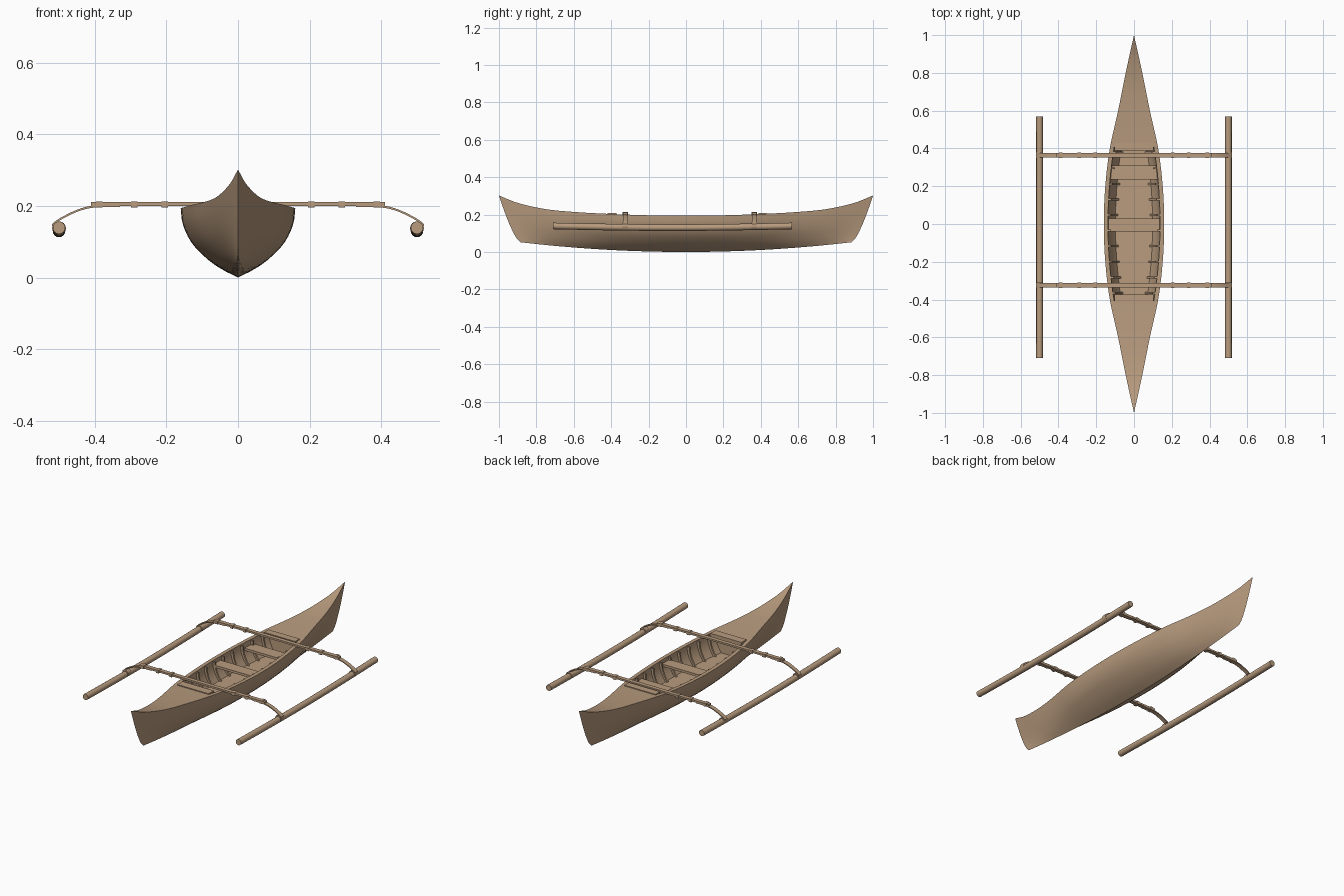
import bpy, bmesh, math

if "Cube" in bpy.data.objects:
    bpy.data.objects.remove(bpy.data.objects["Cube"])

wood = bpy.data.materials.new("wood")
wood.diffuse_color = (0.48, 0.33, 0.21, 1)
wood.use_nodes = True
wood.node_tree.nodes["Principled BSDF"].inputs["Base Color"].default_value = wood.diffuse_color


def curve(pts, t):
    """Smooth interpolation through (t, value) points."""
    n = len(pts)
    i = next((k for k in range(n - 1) if pts[k][0] <= t <= pts[k + 1][0]), n - 2)

    def slope(k):
        a, b = pts[max(k - 1, 0)], pts[min(k + 1, n - 1)]
        return (b[1] - a[1]) / (b[0] - a[0])
    (t0, v0), (t1, v1) = pts[i], pts[i + 1]
    h = t1 - t0
    u = (t - t0) / h
    return (v0 * (2*u**3 - 3*u**2 + 1) + h * slope(i) * (u**3 - 2*u**2 + u)
            + v1 * (3*u**2 - 2*u**3) + h * slope(i + 1) * (u**3 - u**2))


BEAM = [(-.2, .152), (0, .16), (.2, .152), (.4, .128), (.6, .084), (.8, .044), (1, 0)]
SHEER = [(-.2, .196), (0, .194), (.2, .196), (.4, .203), (.6, .214), (.75, .229), (.9, .262), (1, .302)]
FULL = [(0, 0), (.13, .31), (.29, .57), (.5, .81), (.77, .965), (1, 1)]
FLOOR, WALL = .085, .022
OPEN0, OPEN1 = -.42, .43


def half(s): return max(curve(BEAM, abs(s)), 0)
def sheer(s): return curve(SHEER, abs(s))
def keel(s): return .052 * s * s


def inside(s, z):
    """Half width of the inner wall at a height."""
    v = (z - keel(s)) / (sheer(s) - keel(s))
    return half(s) * curve(FULL, min(v, 1)) - WALL


def make(name, verts, faces, smooth=True):
    me = bpy.data.meshes.new(name)
    me.from_pydata(verts, [], faces)
    bm = bmesh.new()
    bm.from_mesh(me)
    bmesh.ops.remove_doubles(bm, verts=bm.verts, dist=1e-5)
    bmesh.ops.recalc_face_normals(bm, faces=bm.faces)
    bm.to_mesh(me)
    bm.free()
    ob = bpy.data.objects.new(name, me)
    bpy.context.collection.objects.link(ob)
    me.materials.append(wood)
    if smooth:
        bpy.ops.object.select_all(action='DESELECT')
        ob.select_set(True)
        bpy.context.view_layer.objects.active = ob
        bpy.ops.object.shade_smooth_by_angle(angle=math.radians(35))
    return ob


def loft(name, rings, smooth=True):
    """Closed rings joined in a row with capped ends."""
    n = len(rings[0])
    verts = [p for r in rings for p in r]
    faces = [(i*n + j, i*n + (j+1) % n, (i+1)*n + (j+1) % n, (i+1)*n + j)
             for i in range(len(rings) - 1) for j in range(n)]
    faces += [tuple(range(n)), tuple(range(len(verts) - n, len(verts)))]
    return make(name, verts, faces, smooth)


def box(name, x0, x1, y0, y1, z0, z1):
    return loft(name, [[(x, y0, z0), (x, y1, z0), (x, y1, z1), (x, y0, z1)] for x in (x0, x1)], False)


# Hull: outer skin, end decks, gunwales and hollow cockpit in one mesh
stations = sorted([k / 25 for k in range(-25, 26) if abs(k) != 11 or k < 0] + [OPEN0, OPEN1])
verts, faces = [], []


def strip(rows):
    for a, b in zip(rows, rows[1:]):
        for j in range(len(a) - 1):
            k = len(verts)
            verts.extend([a[j], a[j+1], b[j+1], b[j]])
            faces.append((k, k+1, k+2, k+3))


def outer(s, sx):
    row = []
    for k in range(13):
        v = k / 12
        z = keel(s) + (sheer(s) - keel(s)) * v
        row.append((sx * half(s) * curve(FULL, v), s * (.885 + .115 * v**.7), z))
    return row


def rim(s): return max(half(s) - WALL, half(s) * .5)


def inner(s, sx):
    zs = [sheer(s) + (FLOOR - sheer(s)) * k / 5 for k in range(6)]
    return [(sx * inside(s, z), s, z) for z in zs] + [(0, s, FLOOR)]


pit = [s for s in stations if OPEN0 <= s <= OPEN1]
for sx in (-1, 1):
    strip([outer(s, sx) for s in stations])
    strip([[(sx * half(s), s, sheer(s)), (sx * rim(s), s, sheer(s))] for s in stations])
    for part in ([s for s in stations if s <= OPEN0], [s for s in stations if s >= OPEN1]):
        strip([[(sx * rim(s), s, sheer(s)), (0, s, sheer(s))] for s in part])
    strip([inner(s, sx) for s in pit])
    for s in (OPEN0, OPEN1):
        k = len(verts)
        verts.extend(inner(s, sx) + [(0, s, sheer(s))])
        faces.append(tuple(range(k, len(verts))))
make("hull", verts, faces)

# Seats, and raised boards closing the cockpit ends
for name, y0, y1, z in (("middle_seat", -.04, .03, .172), ("rear_seat", .235, .31, .168)):
    w = inside((y0 + y1) / 2, z) + .004
    box(name, -w, w, y0, y1, z - .014, z)
for name, y0, y1 in (("front_end_board", -.42, -.372), ("rear_end_board", .388, .43)):
    box(name, -.102, .102, y0, y1, .19, .209)

# Ribs standing on the inner walls
for i in range(10):
    y = -.365 + i * .0825
    for side, sx in (("left", -1), ("right", 1)):
        rings = []
        for k in range(6):
            z = FLOOR - .003 + (sheer(y) - .004 - FLOOR) * k / 5
            a, b = sx * (inside(y, z) + .006), sx * (inside(y, z) - .014)
            rings.append([(a, y - .005, z), (a, y + .005, z), (b, y + .005, z), (b, y - .005, z)])
        loft(f"{side}_rib_{i}", rings, False)

# Cross beams with bent arms and lashings
ARM = [(.33, .2), (.40, .1985), (.43, .193), (.46, .182), (.49, .167), (.508, .156), (.519, .147)]
for pos, y in (("front", -.325), ("rear", .365)):
    box(f"{pos}_cross_beam", -.41, .41, y - .012, y + .012, .2, .2105)
    for side, sx in (("left", -1), ("right", 1)):
        rings = []
        for k in range(19):
            x = .33 + .189 * k / 18
            z = curve(ARM, x)
            rings.append([(sx * x, y - .012, z - .003), (sx * x, y + .012, z - .003),
                          (sx * x, y + .012, z + .003), (sx * x, y - .012, z + .003)])
        loft(f"{pos}_{side}_arm", rings)
        for i, x in enumerate((.205, .29, .388)):
            box(f"{pos}_{side}_lashing_{i}", sx * x - .009, sx * x + .009,
                y - .0145, y + .0145, .195, .213)
        # strap round the float
        ring = [(sx * .5 + .0195 * math.cos(a), .0195 * math.sin(a))
                for a in [math.tau * k / 16 for k in range(16)]]
        loft(f"{pos}_{side}_float_strap", [[(x, y + d, z + .1375) for x, z in ring] for d in (-.015, .015)])

# Slightly sagging floats
for side, sx in (("left", -1), ("right", 1)):
    rings = []
    for k in range(17):
        u = k / 16
        y = -.71 + 1.278 * u
        zc = .139 - .009 * math.sin(math.pi * u)
        rings.append([(sx * .5 + .0175 * math.cos(math.tau * j / 16), y,
                       zc + .0175 * math.sin(math.tau * j / 16)) for j in range(16)])
    loft(f"{side}_float", rings)
